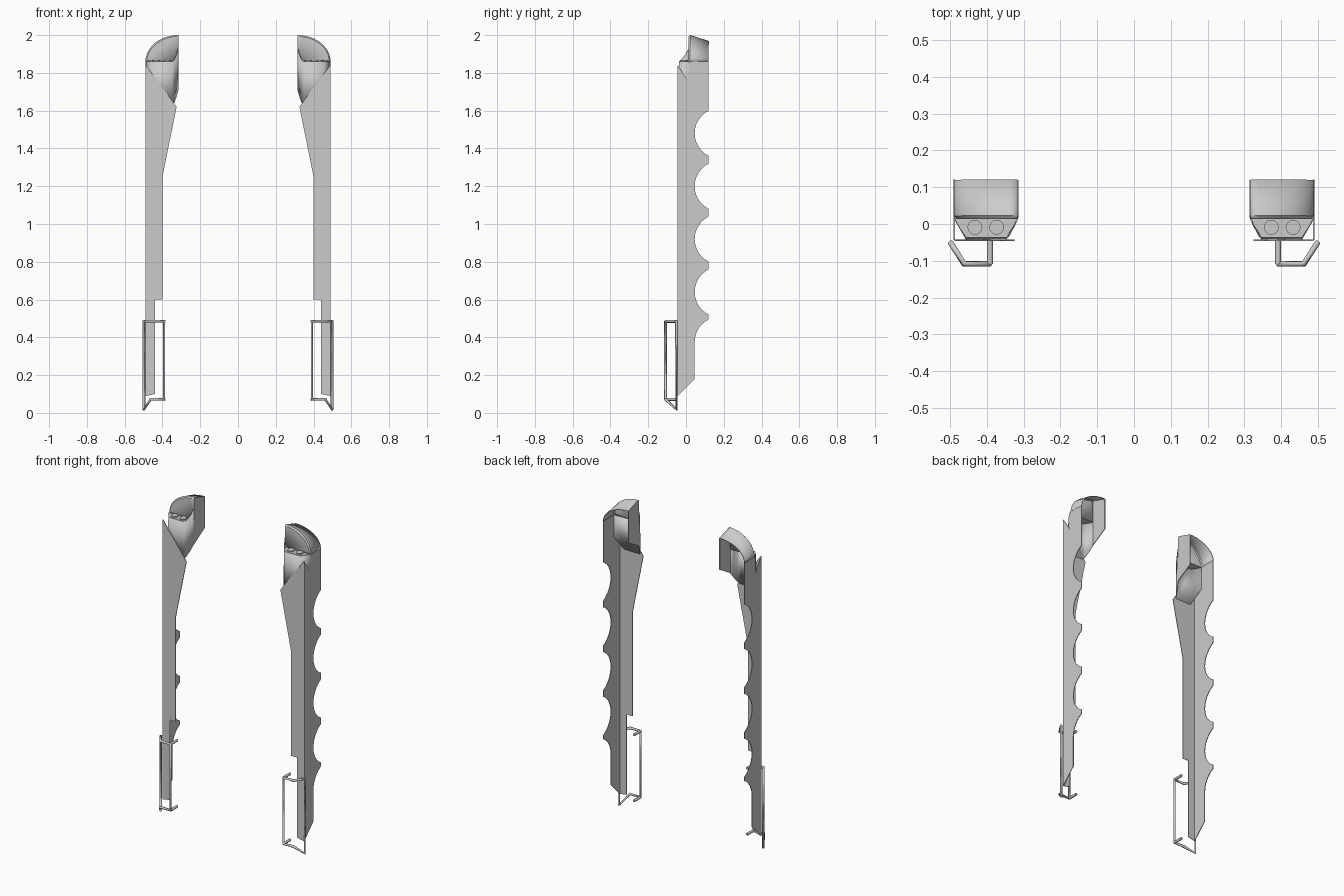
import bpy, bmesh
from math import sin, cos, pi, asin

if "Cube" in bpy.data.objects:
    bpy.data.objects.remove(bpy.data.objects["Cube"])

T = 0.004  # sheet thickness


def mirror(ob):
    m = ob.modifiers.new("Mirror", 'MIRROR')
    m.use_mirror_merge = False


def sheet(name, faces, smooth=False):
    """Thin mirrored sheet from a list of faces, each a list of points."""
    bm = bmesh.new()
    for f in faces:
        bm.faces.new([bm.verts.new(p) for p in f])
    bmesh.ops.remove_doubles(bm, verts=bm.verts[:], dist=0.0002)
    bmesh.ops.recalc_face_normals(bm, faces=bm.faces[:])
    me = bpy.data.meshes.new(name)
    bm.to_mesh(me)
    bm.free()
    ob = bpy.data.objects.new(name, me)
    bpy.context.collection.objects.link(ob)
    s = ob.modifiers.new("Solidify", 'SOLIDIFY')
    s.thickness, s.offset = T, 0
    mirror(ob)
    if smooth:
        bpy.ops.object.select_all(action='DESELECT')
        ob.select_set(True)
        bpy.context.view_layer.objects.active = ob
        bpy.ops.object.shade_smooth_by_angle(angle=0.6)
    return ob


def strip(a, b):
    """Quads between two rows of points."""
    return [[a[i], a[i + 1], b[i + 1], b[i]] for i in range(len(a) - 1)]


def rod(name, pts, cyclic=False, r=0.008):
    cu = bpy.data.curves.new(name, 'CURVE')
    cu.dimensions = '3D'
    cu.bevel_depth, cu.bevel_resolution = r, 2
    cu.use_fill_caps = True
    sp = cu.splines.new('POLY')
    sp.points.add(len(pts) - 1)
    for p, c in zip(sp.points, pts):
        p.co = (*c, 1)
    sp.use_cyclic_u = cyclic
    ob = bpy.data.objects.new(name, cu)
    bpy.context.collection.objects.link(ob)
    mirror(ob)


XO, XI = 0.488, 0.316          # outer and inner faces
YF, YH, YB = -0.044, 0.016, 0.12  # front flange, hood front, back edge
ZL = 1.86                      # lamp shelf height

# outer side plate with finger scallops along the back edge
R, DEPTH = 0.134, 0.074
half = asin(0.12 / R)
prof = [(YF, 1.84), (YH, 1.75), (YH, ZL), (YB, ZL)]
N = 12
for zc in (1.48, 1.20, 0.92, 0.64):
    for i in range(N + 1):
        a = half - 2 * half * i / N
        prof.append((YB - DEPTH + R - R * cos(a), zc + R * sin(a)))
prof.append((YB, 0.495))
for i in range(1, 7):
    a = (1 - i / 6) * half
    prof.append((YB - DEPTH + R - R * cos(a), 0.375 + R * sin(a)))
prof += [(0.046, 0.18), (YF, 0.09)]
sheet("side_plate", [[(XO, y, z) for y, z in prof]])

# front flange
fl = [(XO, 1.84), (0.325, 1.62), (0.40, 1.25), (0.40, 0.6), (0.44, 0.6), (0.44, 0.10), (XO, 0.09)]
sheet("front_flange", [[(x, YF, z) for x, z in fl]])


# hood: curved roof sloping down to the back, small front rim, front face, inner wall
def arc(y, h, inset=0.0):
    return [(XI + (XO - XI - inset) * cos(t * pi / 24), y, ZL + (h - inset) * sin(t * pi / 24))
            for t in range(13)]


rim, top, back = arc(YH, 0.138, 0.006), arc(YH + 0.007, 0.138), arc(YB, 0.107)
hood = strip(rim, top) + strip(top, back)
hood.append(rim + [(XI, YH, ZL)])
sheet("hood", hood, True)
sheet("hood_inner_wall", [[(XI, YH, ZL + 0.132), (XI, YH + 0.007, ZL + 0.138),
                           (XI, YB, ZL + 0.107), (XI, YB, 1.77), (XI, YH, 1.71)]])

# lamp housing below the hood: rows at the top and bottom edges
upper = [(XO, YH, ZL), (0.455, -0.036, ZL), (0.348, -0.036, ZL),
         (0.338, -0.026, 1.868), (0.326, -0.006, 1.893), (XI, YH, 1.93)]
lower = [(XO, YH, 1.72), (0.455, -0.042, 1.63), (0.348, -0.042, 1.63),
         (0.339, -0.03, 1.64), (0.328, -0.008, 1.67), (XI, YH, 1.71)]
sheet("lamp_housing", strip(upper, lower), True)
sheet("lamp_shelf", [[(x, y, ZL) for x, y, z in upper]])

# round lamps
for n, x in enumerate((0.373, 0.432)):
    bpy.ops.mesh.primitive_cylinder_add(vertices=24, radius=0.02, depth=0.01)
    ob = bpy.context.object
    ob.name = "lamp_%d" % (n + 1)
    for v in ob.data.vertices:
        v.co.x += x
        v.co.y -= 0.009
        v.co.z += ZL + 0.004
    mirror(ob)
    bpy.ops.object.shade_smooth_by_angle(angle=0.6)

# grab handle loop and its two mounting pegs
YR = -0.108
rod("handle_loop", [(0.391, YR, 0.485), (0.461, YR, 0.485), (0.498, -0.051, 0.485),
                    (0.498, -0.051, 0.018), (0.463, YR, 0.072), (0.391, YR, 0.072)], True)
for n, z in enumerate((0.485, 0.072)):
    rod("handle_peg_%d" % (n + 1), [(0.391, YR, z), (0.391, -0.044, z)])
